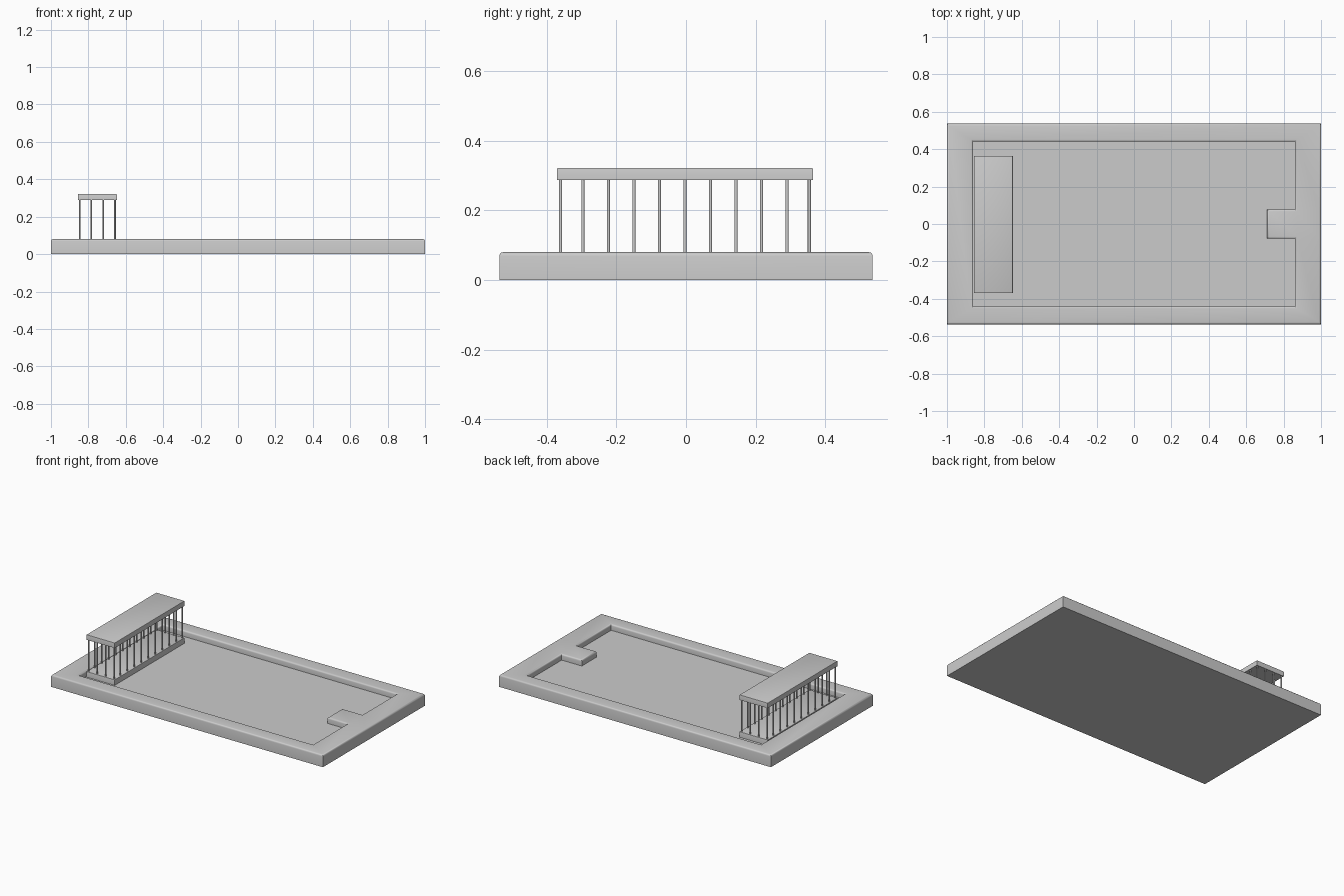
import bpy, bmesh, math

if "Cube" in bpy.data.objects:
    bpy.data.objects.remove(bpy.data.objects["Cube"])

W, D, H, FLOOR = 1.0, 0.536, 0.08, 0.04   # half size, rim top, recess floor
IW, ID = 0.86, 0.441                      # recess half size
TX, TY = 0.712, 0.078                     # tab reaching into the recess


def finish(name, bm):
    bmesh.ops.recalc_face_normals(bm, faces=bm.faces)
    me = bpy.data.meshes.new(name)
    bm.to_mesh(me)
    bm.free()
    ob = bpy.data.objects.new(name, me)
    bpy.context.collection.objects.link(ob)
    bpy.context.view_layer.objects.active = ob
    ob.select_set(True)
    bpy.ops.object.shade_smooth_by_angle(angle=math.radians(40))
    ob.select_set(False)
    return ob


def add_box(bm, x0, x1, y0, y1, z0, z1):
    vs = bmesh.ops.create_cube(bm, size=1)["verts"]
    for v in vs:
        v.co.x = x1 if v.co.x > 0 else x0
        v.co.y = y1 if v.co.y > 0 else y0
        v.co.z = z1 if v.co.z > 0 else z0


def slab(name, x0, x1, y0, y1, z0, z1, bevel):
    bm = bmesh.new()
    add_box(bm, x0, x1, y0, y1, z0, z1)
    top = [e for e in bm.edges if all(v.co.z > z1 - 1e-5 for v in e.verts)]
    bmesh.ops.bevel(bm, geom=top, offset=bevel, segments=2, profile=0.5, affect='EDGES')
    return finish(name, bm)


# Base tray with rim, recess and tab
bm = bmesh.new()
outer = [(-W, -D), (W, -D), (W, -TY), (W, TY), (W, D), (-W, D)]
inner = [(-IW, -ID), (IW, -ID), (IW, -TY), (IW, TY), (IW, ID), (-IW, ID)]
tab = [(TX, -TY), (TX, TY)]
ring = lambda pts, z: [bm.verts.new((x, y, z)) for x, y in pts]
ob_, ot, it, tt = ring(outer, 0), ring(outer, H), ring(inner, H), ring(tab, H)
recess = inner[:3] + tab + inner[3:]
top_loop = it[:3] + tt + it[3:]
floor = ring(recess, FLOOR)
for i in range(6):
    j = (i + 1) % 6
    bm.faces.new((ob_[i], ob_[j], ot[j], ot[i]))
    bm.faces.new((ot[i], ot[j], it[j], it[i]))
bm.faces.new((it[2], it[3], tt[1], tt[0]))
for i in range(8):
    j = (i + 1) % 8
    bm.faces.new((top_loop[i], top_loop[j], floor[j], floor[i]))
bm.faces.new(floor)
bm.faces.new(ob_)
bmesh.ops.recalc_face_normals(bm, faces=bm.faces)
rim = [e for e in bm.edges if all(v.co.z > H - 1e-5 for v in e.verts)
       and e.calc_face_angle(0) > 0.5]
bmesh.ops.bevel(bm, geom=rim, offset=0.011, segments=3, profile=0.5, affect='EDGES')
finish("base_tray", bm)

# Colonnade plinth and roof
X0, X1, Y0, Y1 = -0.856, -0.648, -0.37, 0.364
slab("plinth", X0, X1, Y0, Y1, FLOOR - 0.005, 0.077, 0.003)
slab("roof", X0, X1, Y0, Y1, 0.288, 0.322, 0.003)

# Columns around the edge
bm = bmesh.new()
cx = [-0.846, -0.784, -0.720, -0.658]
cy = [-0.003 + s for s in [-0.357] + [0.0733 * k for k in range(-4, 5)] + [0.357]]
for i, x in enumerate(cx):
    for j, y in enumerate(cy):
        if i in (0, 3) or j in (0, 10):
            ret = bmesh.ops.create_cone(bm, cap_ends=True, segments=12, radius1=0.0045,
                                        radius2=0.0045, depth=0.22)
            bmesh.ops.translate(bm, verts=ret["verts"], vec=(x, y, 0.181))
finish("columns", bm)
